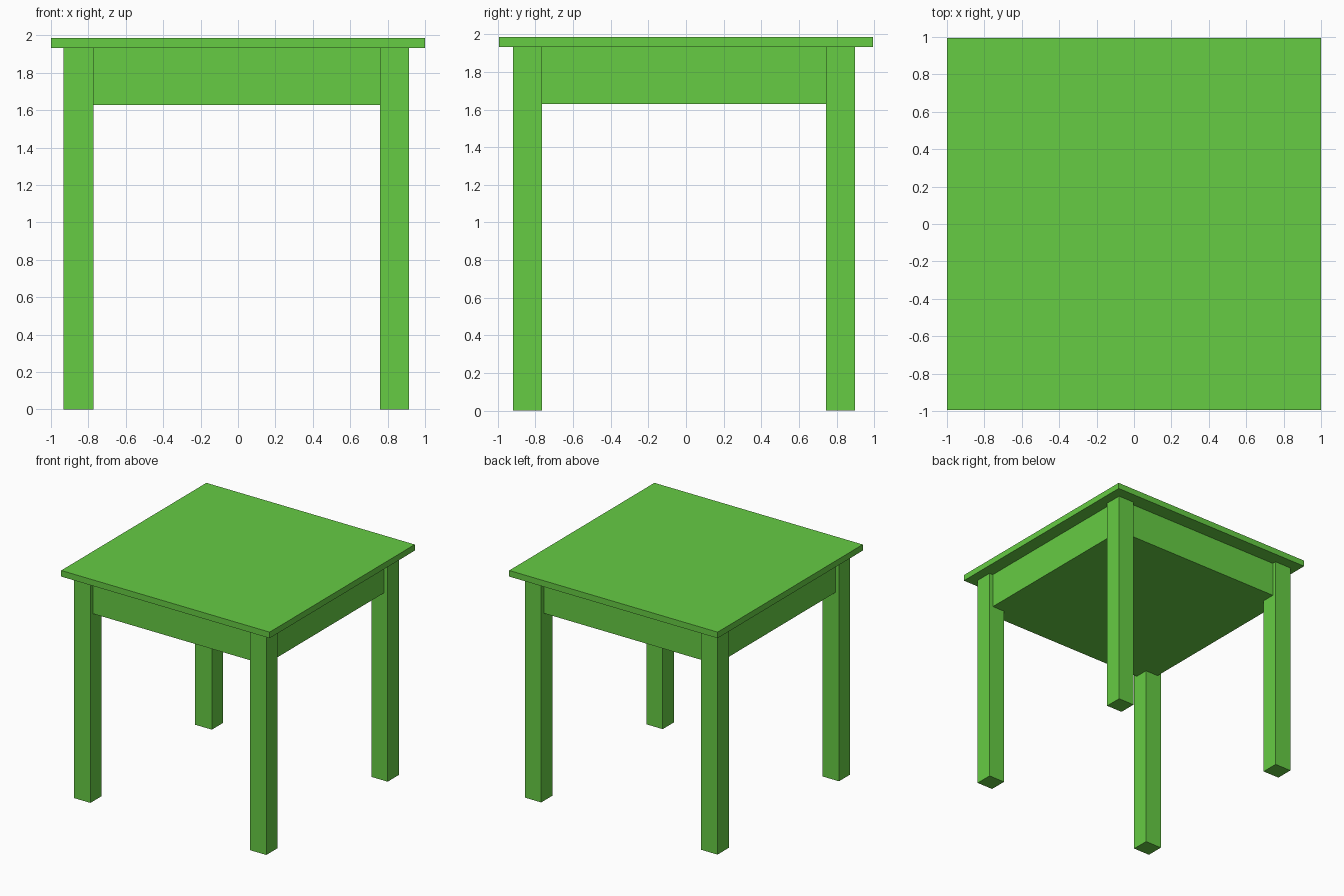
import bpy

cube = bpy.data.objects.get("Cube")
if cube:
    bpy.data.objects.remove(cube, do_unlink=True)

# Single green paint
green = bpy.data.materials.new("green_paint")
green.use_nodes = True
colour = (0.133, 0.604, 0.057, 1.0)
green.diffuse_color = colour
green.node_tree.nodes["Principled BSDF"].inputs["Base Color"].default_value = colour


def box(name, x, y, z):
    """Box spanning the given (low, high) ranges."""
    spans = (x, y, z)
    bpy.ops.mesh.primitive_cube_add(size=1, location=[(a + b) / 2 for a, b in spans])
    obj = bpy.context.object
    obj.name = obj.data.name = name
    obj.scale = [b - a for a, b in spans]
    bpy.ops.object.transform_apply(location=False, rotation=False, scale=True)
    obj.data.materials.append(green)
    return obj


SLAB_BOTTOM, SLAB_TOP = 1.932, 1.985
APRON_BOTTOM = 1.628
INSET = 0.035

# Leg ranges on each axis
leg_x = {"right": (-0.932, -0.773), "left": (0.76, 0.915)}
leg_y = {"front": (-0.919, -0.766), "back": (0.745, 0.899)}

# Thin table top
box("table_top", (-1, 1), (-0.995, 0.995), (SLAB_BOTTOM, SLAB_TOP))

# Solid apron block, set slightly behind the outer leg faces
box("apron",
    (leg_x["right"][0] + INSET, leg_x["left"][1] - INSET),
    (leg_y["front"][0] + INSET, leg_y["back"][1] - INSET),
    (APRON_BOTTOM, SLAB_BOTTOM))

# Four square legs
for depth, y in leg_y.items():
    for side, x in leg_x.items():
        box(f"{depth}_{side}_leg", x, y, (0, SLAB_BOTTOM))
